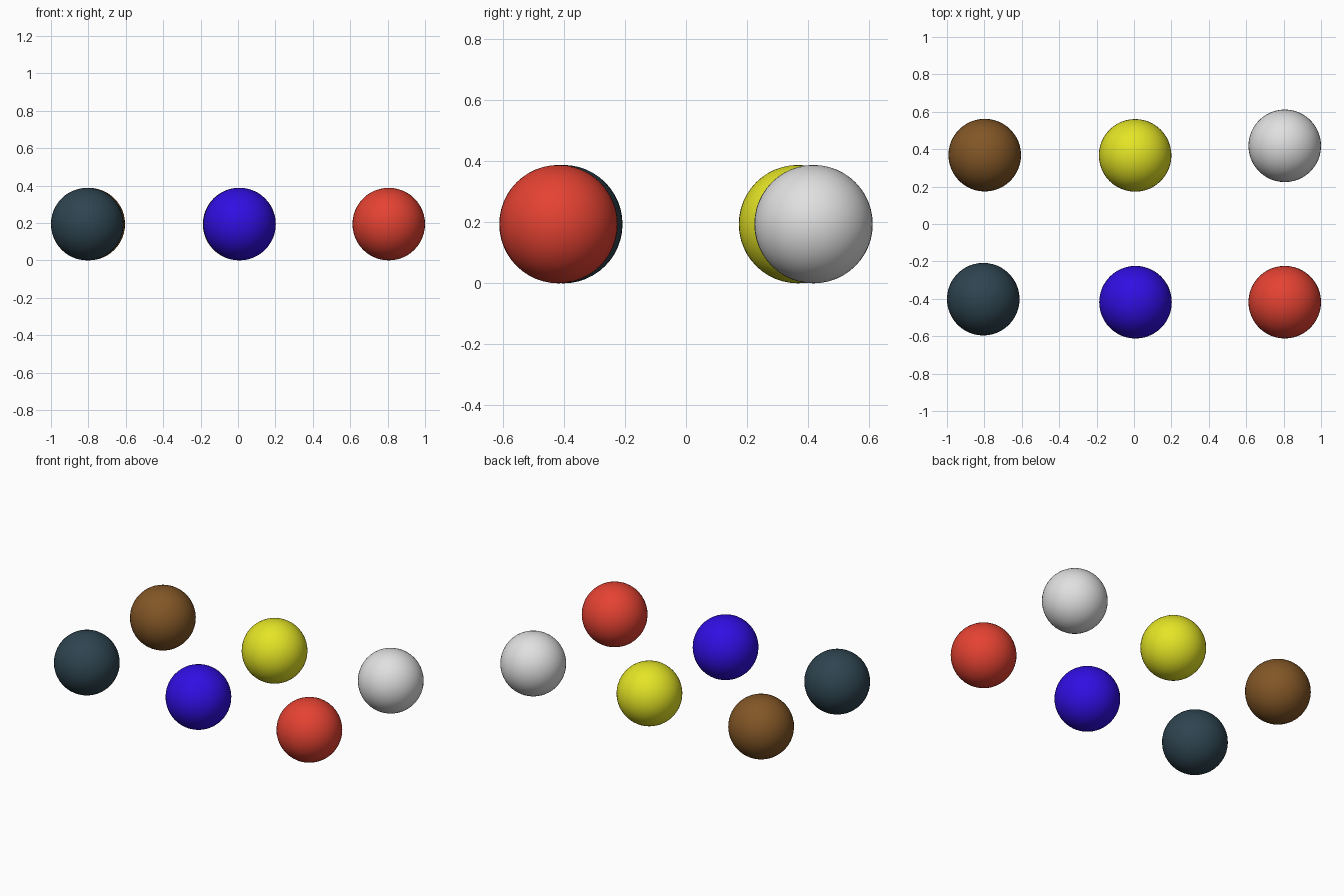
import bpy

if "Cube" in bpy.data.objects:
    bpy.data.objects.remove(bpy.data.objects["Cube"])

R = 0.194  # shared ball radius


def linear(c):
    c /= 255
    return c / 12.92 if c <= 0.04045 else ((c + 0.055) / 1.055) ** 2.4


# name, centre x, centre y, sRGB colour
BALLS = [
    ("brown", -0.798, 0.368, (130, 86, 38)),
    ("yellow", 0.006, 0.367, (228, 228, 38)),
    ("white", 0.806, 0.418, (224, 224, 224)),
    ("slate", -0.806, -0.402, (46, 68, 80)),
    ("blue", 0.008, -0.418, (48, 14, 226)),
    ("red", 0.806, -0.418, (228, 66, 50)),
]

# Six loose balls resting on the ground in two rows
for name, x, y, rgb in BALLS:
    bpy.ops.mesh.primitive_uv_sphere_add(segments=48, ring_count=24, radius=R,
                                         location=(x, y, R))
    ball = bpy.context.object
    ball.name = name + "_ball"
    bpy.ops.object.shade_smooth()
    mat = bpy.data.materials.new(name + " paint")
    mat.diffuse_color = (*[linear(c) for c in rgb], 1)
    mat.use_nodes = True
    mat.node_tree.nodes["Principled BSDF"].inputs["Base Color"].default_value = mat.diffuse_color
    ball.data.materials.append(mat)
